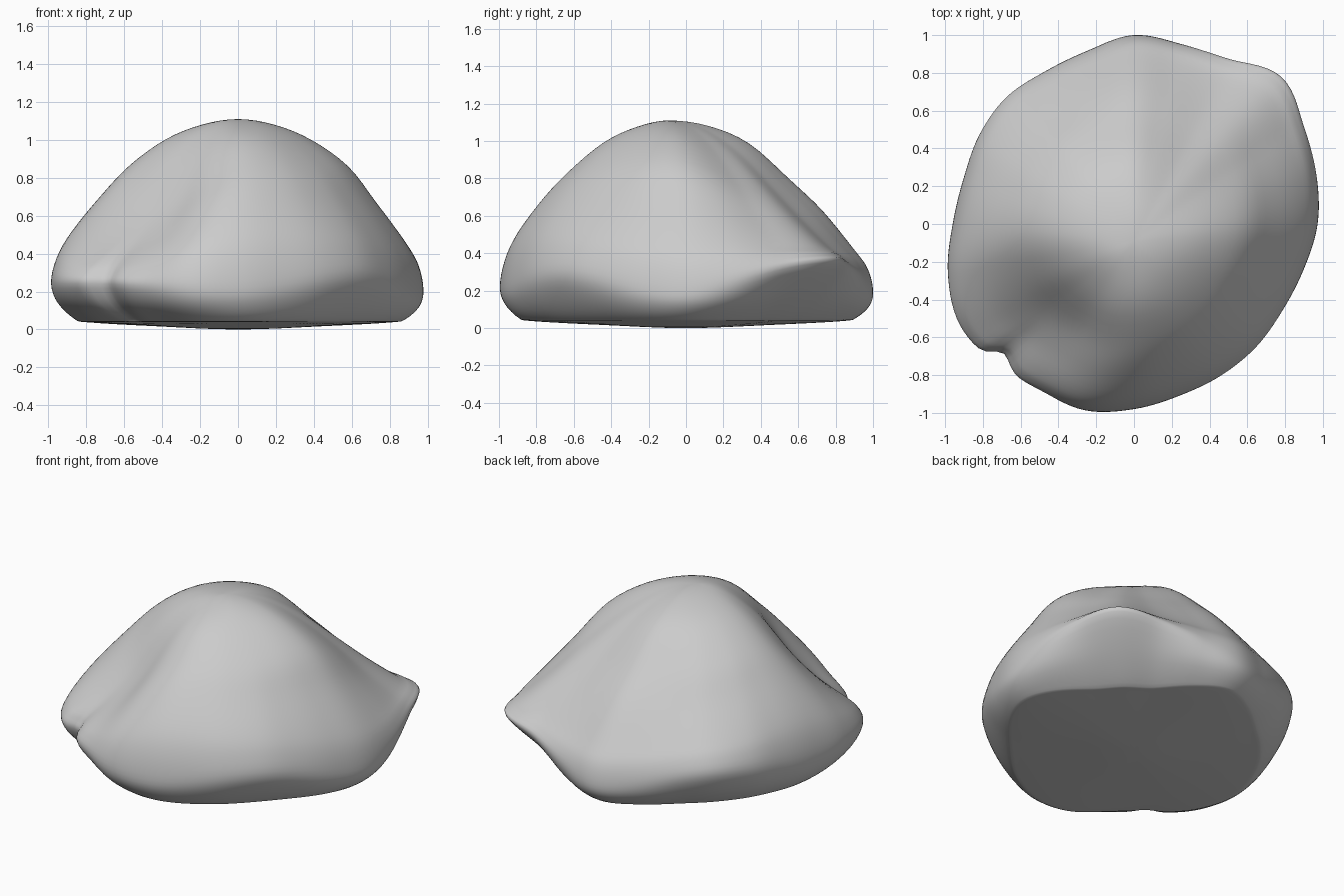
import bpy, bmesh, math

if "Cube" in bpy.data.objects:
    bpy.data.objects.remove(bpy.data.objects["Cube"])

N_ANG = 168      # samples around
SUB = 4          # samples per profile span


def spline(p0, p1, p2, p3, t):
    return 0.5 * (2 * p1 + (p2 - p0) * t + (2 * p0 - 5 * p1 + 4 * p2 - p3) * t * t
                  + (3 * p1 - p0 - 3 * p2 + p3) * t ** 3)


def around(values, frac):
    """Smooth periodic lookup, frac 0..1 round the circle."""
    n = len(values)
    i = math.floor(frac * n)
    t = frac * n - i
    return spline(*(values[(i + k) % n] for k in (-1, 0, 1, 2)), t)


# plan outline: radius every 15 degrees, starting at +x
OUTLINE = [.972, 1.0, 1.034, 1.095, 1.005, .985, 1.0, .95, .935, .952, .945, .934,
           .96, 1.02, 1.065, 1.04, 1.01, 1.02, .98, .94, .925, .917, .91, .93]

# every 45 degrees: base ratio, lower bulge, rim height, heights at the fractions
FRACTIONS = [.9, .75, .6, .4, .2]
SIDES = [
    (.91, .80, .20, .47, .67, .86, 1.00, 1.08),
    (.68, .52, .35, .44, .57, .73, .93, 1.065),
    (.91, .80, .20, .43, .63, .79, .985, 1.08),
    (.82, .65, .30, .50, .67, .84, 1.00, 1.08),
    (.89, .75, .25, .53, .71, .86, 1.00, 1.08),
    (.78, .65, .24, .36, .47, .63, .91, 1.07),
    (.91, .75, .22, .52, .70, .84, .99, 1.075),
    (.84, .62, .28, .53, .70, .85, .99, 1.08),
]
COLUMNS = list(zip(*SIDES))
PEAK_Y = -.09


def profile(frac):
    """Radius, y shift and height from the underside to the rim and up the dome."""
    R = around(OUTLINE, frac)
    base, bulge, rim, *heights = (around(c, frac) for c in COLUMNS)
    # cleft between the two front-left lobes
    d = frac * 360 - 224.5
    d /= 5.5 if d > 0 else 3.2
    cleft = .07 * math.exp(-d * d)
    rb = base * R
    pts = [(0, 0, 0), (rb * .5, 0, .017), (rb - .08, 0, .037), (rb - cleft * .4, 0, .055),
           (rb + (R - rb) * bulge - cleft * .8, 0, .055 + (rim - .055) * .45),
           (R - cleft, 0, rim),
           (.972 * R - cleft * .9, PEAK_Y * .02, rim + (heights[0] - rim) * .52)]
    for f, h, w in zip(FRACTIONS, heights, (.5, .1, 0, 0, 0)):
        blend = min(1, f / .75)        # rings grow rounder toward the peak
        r = f * (R * blend + .96 * (1 - blend))
        pts.append((r - cleft * w, PEAK_Y * (1 - f), h))
    pts.append((0, PEAK_Y, 1.11))
    # mirrored ends keep the poles smooth
    flip = lambda p: (-p[0], p[1], p[2])
    ext = [flip(pts[1])] + pts + [flip(pts[-2])]
    out = []
    for i in range(1, len(pts)):
        for s in range(SUB):
            out.append(tuple(spline(*(ext[i - 1 + k][a] for k in range(4)), s / SUB)
                             for a in range(3)))
    return out[1:]


# boulder: rings of the angular profiles, closed at both poles
bm = bmesh.new()
cols = []
for j in range(N_ANG):
    a = 2 * math.pi * j / N_ANG
    cols.append([bm.verts.new((r * math.cos(a), r * math.sin(a) + y, z))
                 for r, y, z in profile(j / N_ANG)])
bottom = bm.verts.new((0, 0, 0))
top = bm.verts.new((0, PEAK_Y, 1.11))
for j in range(N_ANG):
    c, d = cols[j], cols[(j + 1) % N_ANG]
    bm.faces.new((bottom, d[0], c[0]))
    bm.faces.new((top, c[-1], d[-1]))
    for i in range(len(c) - 1):
        bm.faces.new((c[i], d[i], d[i + 1], c[i + 1]))
bmesh.ops.recalc_face_normals(bm, faces=bm.faces)
for f in bm.faces:
    f.smooth = True
mesh = bpy.data.meshes.new("boulder")
bm.to_mesh(mesh)
bm.free()
boulder = bpy.data.objects.new("boulder", mesh)
bpy.context.collection.objects.link(boulder)
